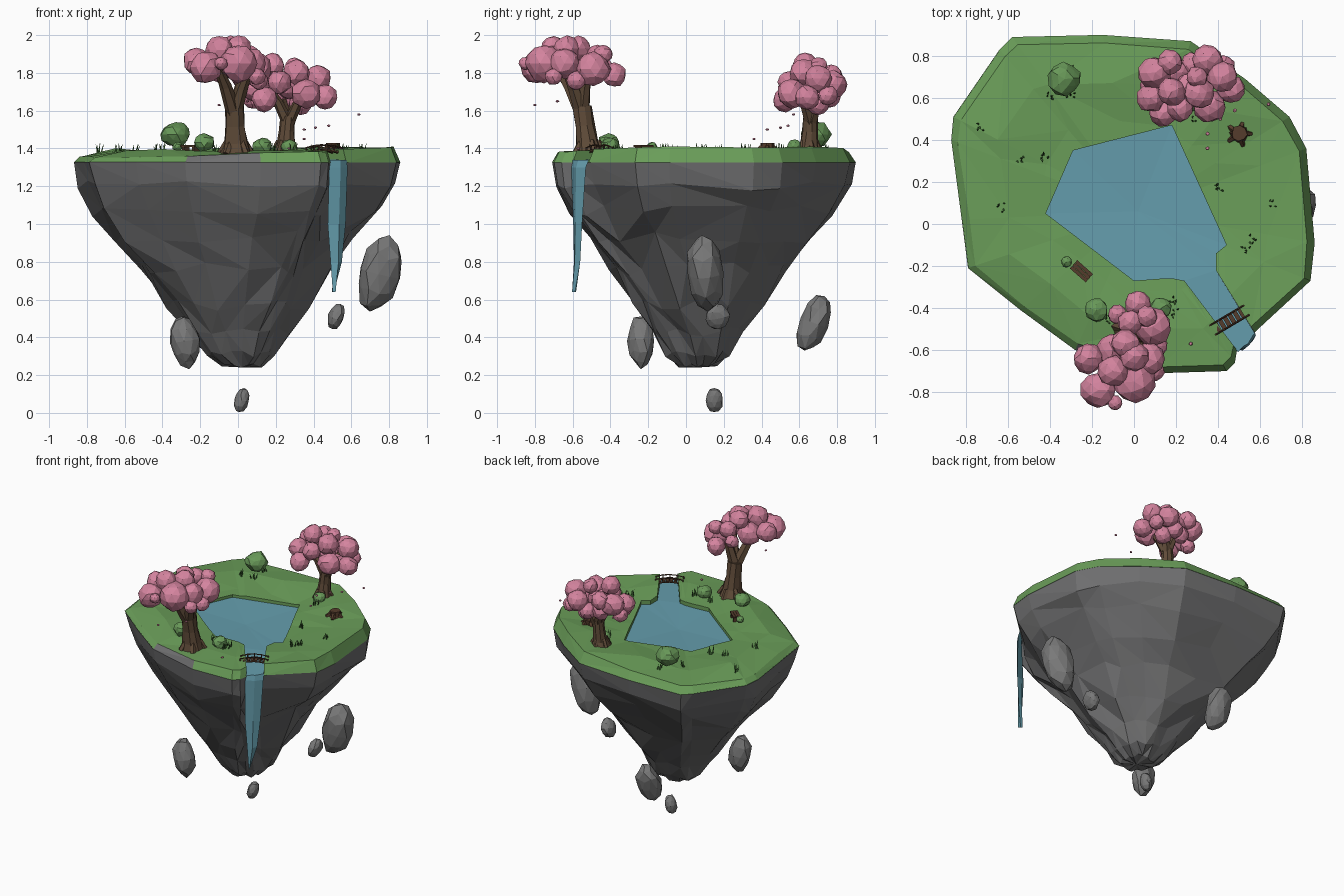
import bpy, bmesh, math, random
from mathutils import Vector, Matrix

if "Cube" in bpy.data.objects:
    bpy.data.objects.remove(bpy.data.objects["Cube"])
random.seed(7)
R = random.uniform

def mat(name, r, g, b):
    m = bpy.data.materials.new(name)
    m.diffuse_color = (r, g, b, 1)
    m.use_nodes = True
    m.node_tree.nodes["Principled BSDF"].inputs["Base Color"].default_value = m.diffuse_color
    return m

GRASS = mat("grass green", .145, .34, .10)
BUSH = mat("bush green", .14, .32, .10)
TUFT = mat("dark blade green", .05, .15, .035)
ROCK = mat("rock grey", .16, .16, .163)
PEBBLE = mat("light rock grey", .19, .19, .19)
WATER = mat("water blue", .13, .34, .42)
BARK = mat("bark brown", .115, .07, .04)
WOOD = mat("dark wood", .09, .045, .025)
PINK = mat("blossom pink", .66, .23, .345)

def finish(bm, name, *mats):
    bmesh.ops.recalc_face_normals(bm, faces=bm.faces)
    me = bpy.data.meshes.new(name)
    bm.to_mesh(me)
    bm.free()
    for m in mats:
        me.materials.append(m)
    ob = bpy.data.objects.new(name, me)
    bpy.context.collection.objects.link(ob)
    return ob

def blob(bm, c, r, jitter=.07, scale=(1, 1, 1), tilt=(0, 0)):
    vs = bmesh.ops.create_icosphere(bm, subdivisions=2, radius=1)["verts"]
    rot = Matrix.Rotation(tilt[1], 3, 'Y') @ Matrix.Rotation(tilt[0], 3, 'X')
    spin = Matrix.Rotation(R(0, 6), 3, 'Z')
    for v in vs:
        p = (spin @ v.co) * r * (1 + R(-jitter, jitter))
        v.co = Vector(c) + rot @ Vector(a * s for a, s in zip(p, scale))

def tube(bm, pts, radii, n=7, jitter=0.0):
    prev = None
    pts = [Vector(p) for p in pts]
    for i, (p, r) in enumerate(zip(pts, radii)):
        d = (pts[min(i + 1, len(pts) - 1)] - pts[max(i - 1, 0)]).normalized()
        u = d.cross(Vector((.1, 1, 0))).normalized()
        w = d.cross(u)
        ring = [bm.verts.new(p + (u * math.cos(a) + w * math.sin(a)) * r * (1 + R(-jitter, jitter)))
                for a in (2 * math.pi * k / n for k in range(n))]
        if prev:
            for k in range(n):
                bm.faces.new((prev[k], prev[(k + 1) % n], ring[(k + 1) % n], ring[k]))
        else:
            bm.faces.new(ring)
        prev = ring
    bm.faces.new(prev)

def box(bm, c, size, ang):
    m = Matrix.Translation(c) @ Matrix.Rotation(ang, 4, 'Z') @ Matrix.Diagonal((*size, 1))
    bmesh.ops.create_cube(bm, size=1, matrix=m)

# Island outline (clockwise from back left), lofted as scaled rings that turn rounder near the tip
OUT = [(-.58, .89), (-.15, .90), (.27, .87), (.53, .69), (.74, .51), (.82, .36), (.86, -.09), (.84, -.27),
       (.58, -.51), (.49, -.60), (.48, -.66), (.44, -.70), (.12, -.71), (-.28, -.60), (-.54, -.41),
       (-.79, -.21), (-.82, .02), (-.87, .40), (-.86, .51), (-.64, .83)]
N = len(OUT)
CX, CY = .02, .06

def loft(rings, center):
    """rings: (scale, z function, radial jitter, z jitter, roundness, x shift); ends in a point fan"""
    bm = bmesh.new()
    loops = []
    for s, zf, rj, zj, t, dx in rings:
        loop = []
        for i, (x, y) in enumerate(OUT):
            k = s * (1 + R(-rj, rj))
            a = math.radians(126 - 18 * i)
            px = (x - CX) * (1 - t) + .9 * math.cos(a) * t
            py = (y - CY) * (1 - t) + .85 * math.sin(a) * t
            loop.append(bm.verts.new((CX + dx + px * k, CY + py * k, zf(x, y) + R(-zj, zj))))
        loops.append(loop)
    for a, b in zip(loops, loops[1:]):
        for k in range(N):
            q = [a[k], a[(k + 1) % N], b[(k + 1) % N], b[k]]
            if R(0, 1) < .5:
                q = q[1:] + q[:1]
            bm.faces.new(q[:3])
            bm.faces.new((q[0], q[2], q[3]))
    bm.faces.new(loops[0])
    c = bm.verts.new(center)
    for k in range(N):
        bm.faces.new((loops[-1][k], loops[-1][(k + 1) % N], c))
    return bm

def flat(z):
    return lambda x, y: z

# Rock body
prof = [(.998, 1.327, 0, 0, 0, 0), (.968, 1.2, .012, .03, 0, 0), (.875, 1.07, .025, .035, 0, -.005),
        (.735, .93, .035, .035, .05, -.015), (.575, .76, .045, .035, .15, -.015), (.42, .57, .055, .03, .35, -.01),
        (.295, .43, .06, .025, .6, -.005), (.205, .31, .07, .02, .85, 0), (.125, .25, .1, .012, 1, 0)]
bm = loft([(s, flat(z), rj, zj, t, dx) for s, z, rj, zj, t, dx in prof], (.03, .06, .24))
finish(bm, "island_rock", ROCK)

# Grass cap dipping to the pond, with one bare rock stretch on the front rim
def rim_z(x, y):
    return 1.38 + .03 * x + .012 * y
bm = loft([(1.0, flat(1.325), 0, 0, 0, 0), (.958, rim_z, .008, .006, 0, 0),
           (.74, flat(1.394), .03, .01, 0, 0), (.5, flat(1.374), .03, .006, 0, 0)], (CX, CY, 1.355))
for f in bm.faces:
    c = f.calc_center_median()
    if -.2 < c.x < .1 and c.y < -.6 and c.z < 1.37:
        f.material_index = 1
grass = finish(bm, "grass_cap", GRASS, ROCK)

# Pond and channel cut through the grass
POND = [(-.42, .05), (-.29, .35), (.18, .47), (.44, -.10), (.39, -.14), (.39, -.22)]
POND2 = [(.24, -.27), (.19, -.26), (.13, -.26), (0, -.27)]
bm = bmesh.new()
f = bm.faces.new([bm.verts.new((x, y, 1.2)) for x, y in POND + [(.57, -.51), (.64, -.62), (.56, -.72), (.49, -.60)] + POND2])
ext = bmesh.ops.extrude_face_region(bm, geom=[f])["geom"]
bmesh.ops.translate(bm, vec=(0, 0, .5), verts=[g for g in ext if isinstance(g, bmesh.types.BMVert)])
cutter = finish(bm, "pond_cutter", GRASS)
cutter.hide_render = True
mod = grass.modifiers.new("pond", 'BOOLEAN')
mod.operation, mod.solver, mod.object = 'DIFFERENCE', 'EXACT', cutter
bpy.context.view_layer.objects.active = grass
bpy.ops.object.modifier_apply(modifier="pond")
bpy.data.objects.remove(cutter)

# Water surface
bm = bmesh.new()
ring = [bm.verts.new((x, y, 1.347)) for x, y in POND + POND2]
c = bm.verts.new((.02, .06, 1.335))
for a, b in zip(ring, ring[1:] + ring[:1]):
    bm.faces.new((a, b, c))
mouth = [bm.verts.new((.575, -.52, 1.338)), bm.verts.new((.495, -.61, 1.338))]
bm.faces.new((ring[5], mouth[0], mouth[1], ring[6]))
finish(bm, "pond_water", WATER)

# Waterfall: tapering thin curtain
bm = bmesh.new()
prev = None
for z, x0, y0, x1, y1 in [(1.338, .485, -.60, .575, -.515), (1.30, .483, -.607, .58, -.53), (1.0, .475, -.597, .57, -.55),
                          (.80, .49, -.593, .55, -.56), (.64, .502, -.592, .508, -.588)]:
    ring = [bm.verts.new(p) for p in [(x0, y0, z), ((x0 + x1) / 2 + .012, (y0 + y1) / 2 - .013, z),
                                     (x1, y1, z), ((x0 + x1) / 2 - .008, (y0 + y1) / 2 + .008, z)]]
    if prev:
        for k in range(4):
            bm.faces.new((prev[k], prev[(k + 1) % 4], ring[(k + 1) % 4], ring[k]))
    else:
        bm.faces.new(ring)
    prev = ring
bm.faces.new(prev)
finish(bm, "waterfall", WATER)

# Trees: trunk, branches, roots and blossom clusters
def tree(name, base, fork, r, tips, blobs, grow):
    bm = bmesh.new()
    b, f = Vector(base), Vector(fork)
    tube(bm, [b, b.lerp(f, .25), b.lerp(f, .6), f], [r * 1.5, r * 1.1, r * .9, r * .9], 9, .08)
    for k in range(5):
        a = k * 1.257 + .3
        o = Vector((math.cos(a), math.sin(a), 0))
        tube(bm, [b + o * r * 1.5, b + o * r * .8 + Vector((0, 0, .07))], [r * .35, r * .3], 5)
    for t in tips:
        t = Vector(t)
        tube(bm, [f - Vector((0, 0, .04)), f.lerp(t, .5), t], [r * .7, r * .55, r * .35], 6, .08)
    finish(bm, name + "_trunk", BARK)
    bm = bmesh.new()
    for x, y, z, rad in blobs:
        blob(bm, (x, y, z), rad * grow, .07)
    finish(bm, name + "_blossom", PINK)

tree("front_tree", (-.01, -.515, 1.37), (-.02, -.55, 1.62), .058,
     [(-.11, -.69, 1.84), (.06, -.64, 1.82), (.05, -.52, 1.82)],
     [(-.22, -.64, 1.86, .072), (-.17, -.79, 1.83, .085), (-.10, -.70, 1.92, .075), (0, -.75, 1.85, .1),
      (.07, -.64, 1.85, .08), (-.04, -.57, 1.93, .068), (-.10, -.6, 1.83, .08), (.02, -.38, 1.79, .065),
      (.09, -.49, 1.82, .09), (-.02, -.47, 1.89, .06), (-.09, -.85, 1.85, .035), (.11, -.58, 1.76, .05),
      (0, -.63, 1.93, .07), (-.08, -.43, 1.83, .045), (.1, -.70, 1.78, .045), (.06, -.44, 1.9, .05)], 1.0)
tree("back_tree", (.25, .65, 1.37), (.265, .66, 1.57), .046,
     [(.16, .62, 1.72), (.36, .6, 1.7), (.36, .74, 1.74), (.2, .72, 1.72)],
     [(.10, .72, 1.75, .075), (.17, .77, 1.78, .06), (.08, .60, 1.72, .065), (.14, .53, 1.66, .065),
      (.18, .63, 1.84, .065), (.22, .55, 1.75, .06), (.2, .72, 1.68, .06), (.31, .62, 1.80, .07),
      (.35, .78, 1.74, .07), (.42, .70, 1.77, .07), (.36, .56, 1.69, .075), (.46, .64, 1.67, .065),
      (.30, .7, 1.83, .05), (.43, .75, 1.68, .05), (.27, .65, 1.73, .07), (.08, .66, 1.66, .05),
      (.33, .70, 1.64, .06), (.28, .76, 1.67, .055)], 1.04)

# Falling petals
bm = bmesh.new()
for p in [(.64, .57, 1.58), (.48, .54, 1.52), (.35, .43, 1.5), (.35, .36, 1.45), (.41, .5, 1.51), (.27, -.57, 1.4),
          (-.1, -.8, 1.63), (.05, -.68, 1.65), (.25, -.56, 1.38)]:
    blob(bm, p, .009, .1, (1, 1, .7))
finish(bm, "petals", PINK)

# Bushes
bm = bmesh.new()
for x, y, z, r in [(-.33, .69, 1.475, .075), (-.18, -.41, 1.432, .055), (.13, -.40, 1.41, .05), (-.32, -.18, 1.41, .026),
                   (.27, .575, 1.41, .042)]:
    blob(bm, (x, y, z), r, .10, (1.03, 1.03, .9))
finish(bm, "bushes", BUSH)

# Grass tufts: little leaning blades
bm = bmesh.new()
for x, y in [(-.74, .46), (-.55, .31), (-.42, .32), (-.64, .08), (-.4, .61), (.4, .18), (.65, .1), (.57, -.07), (.53, -.13),
             (.18, -.36), (.05, -.35), (-.29, .74), (-.3, .62), (.3, .5), (-.12, -.45), (.2, -.42)]:
    for k in range(5):
        p = Vector((x + R(-.02, .02), y + R(-.02, .02), 1.375))
        a = R(0, 6.28)
        d = Vector((math.cos(a), math.sin(a), 0))
        tube(bm, [p, p + d * .012 + Vector((0, 0, R(.035, .055)))], [.006, .001], 3)
finish(bm, "grass_tufts", TUFT)

# Floating rocks: centre, half sizes, tilt
for i, (c, s, t) in enumerate([((.75, .10, .74), (.112, .10, .20), (.08, .25)), ((.52, .17, .51), (.042, .065, .07), (.2, .3)),
                               ((-.28, -.24, .38), (.08, .07, .14), (0, -.15)), ((-.17, .68, .475), (.088, .08, .16), (-.35, 0)),
                               ((.02, .15, .065), (.04, .047, .066), (0, .2))]):
    bm = bmesh.new()
    blob(bm, c, 1, .09, s, t)
    finish(bm, f"floating_rock_{i + 1}", PEBBLE)

# Arched bridge with posts and handrails
bm = bmesh.new()
A, B = Vector((.375, -.505, 1.378)), Vector((.535, -.41, 1.378))
d = (B - A).normalized()
side = Vector((-d.y, d.x, 0))
ang = math.atan2(d.y, d.x)
up = Vector((0, 0, 1))
for k in range(8):
    box(bm, A.lerp(B, k / 7) + up * .015 * math.sin(math.pi * k / 7), (.021, .06, .01), ang)
for s in (-1, 1):
    edge = [A.lerp(B, k / 4) + side * s * .026 + up * .015 * math.sin(math.pi * k / 4) for k in range(5)]
    for p in edge:
        box(bm, p + up * .013, (.007, .007, .034), ang)
    tube(bm, [p + up * .026 for p in edge], [.004] * 5, 4)
    tube(bm, [p - up * .006 for p in edge], [.005] * 5, 4)
finish(bm, "bridge", WOOD)

# Bench: three planks on two legs
bm = bmesh.new()
ang = -.72
for k in (-1, 0, 1):
    box(bm, Vector((-.25, -.225, 1.412)) + Vector((-math.sin(ang), math.cos(ang), 0)) * k * .018, (.1, .0165, .01), ang)
for k in (-1, 1):
    box(bm, Vector((-.25, -.225, 1.39)) + Vector((math.cos(ang), math.sin(ang), 0)) * k * .035, (.012, .045, .05), ang)
finish(bm, "bench", WOOD)

# Tree stump with roots
bm = bmesh.new()
tube(bm, [(.5, .43, 1.37), (.5, .43, 1.395), (.5, .43, 1.43)], [.055, .04, .036], 8, .15)
for k in range(5):
    a = k * 1.257
    tube(bm, [(.5 + .06 * math.cos(a), .43 + .06 * math.sin(a), 1.385),
              (.5 + .025 * math.cos(a), .43 + .025 * math.sin(a), 1.41)], [.011, .016], 5)
finish(bm, "stump", WOOD)
